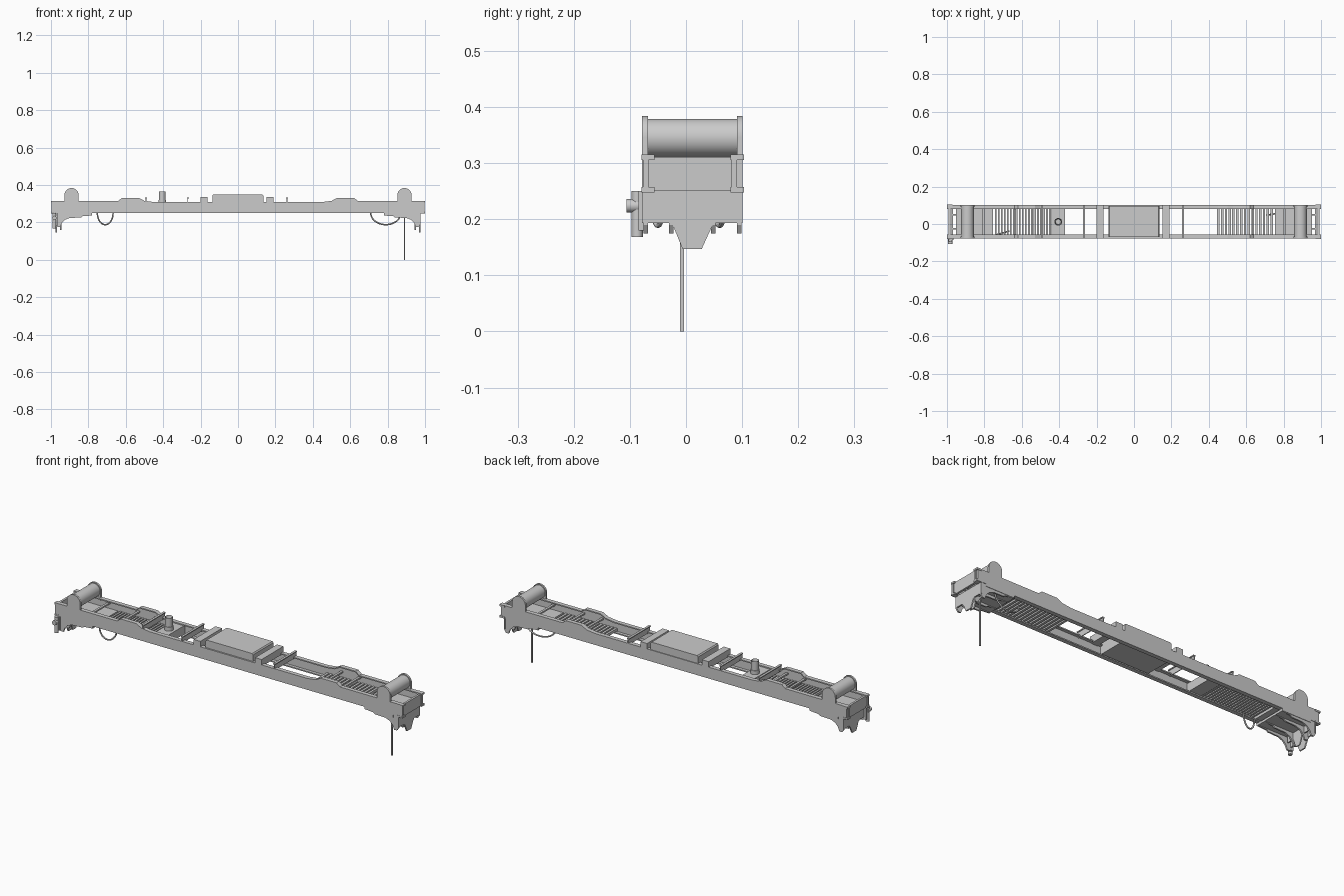
import bpy, bmesh, math
from mathutils import Vector

old = bpy.data.objects.get("Cube")
if old:
    bpy.data.objects.remove(old, do_unlink=True)

GREY = (0.6, 0.6, 0.6, 1)
mat = bpy.data.materials.new("plain grey")
mat.use_nodes = True
mat.diffuse_color = GREY
bsdf = next(n for n in mat.node_tree.nodes if n.type == 'BSDF_PRINCIPLED')
bsdf.inputs["Base Color"].default_value = GREY

YF, YB = -0.078, 0.101          # outer faces of the two side sills
YC = (YF + YB) / 2
FLANGE = 0.022


def prism(name, points, axis, lo, hi, smooth=False):
    """Extrude a 2D outline along an axis: 'y' takes (x, z), 'x' takes (y, z), 'z' takes (x, y)."""
    place = {'x': lambda a, b, t: (t, a, b),
             'y': lambda a, b, t: (a, t, b),
             'z': lambda a, b, t: (a, b, t)}[axis]
    bm = bmesh.new()
    face = bm.faces.new([bm.verts.new(place(a, b, lo)) for a, b in points])
    new = bmesh.ops.extrude_face_region(bm, geom=[face])["geom"]
    shift = Vector(place(0, 0, hi - lo))
    bmesh.ops.translate(bm, verts=[v for v in new if isinstance(v, bmesh.types.BMVert)], vec=shift)
    bmesh.ops.recalc_face_normals(bm, faces=bm.faces)
    me = bpy.data.meshes.new(name)
    bm.to_mesh(me)
    bm.free()
    me.materials.append(mat)
    ob = bpy.data.objects.new(name, me)
    bpy.context.collection.objects.link(ob)
    if smooth:
        bpy.ops.object.select_all(action='DESELECT')
        ob.select_set(True)
        bpy.context.view_layer.objects.active = ob
        bpy.ops.object.shade_smooth_by_angle(angle=math.radians(35))
    return ob


def box(name, x0, x1, y0, y1, z0, z1):
    return prism(name, [(x0, z0), (x1, z0), (x1, z1), (x0, z1)], 'y', y0, y1)


def arc(cx, cy, r, start=0, end=360, n=32):
    full = end - start == 360
    steps = n if full else n + 1
    return [(cx + r * math.cos(math.radians(start + (end - start) * i / n)),
             cy + r * math.sin(math.radians(start + (end - start) * i / n))) for i in range(steps)]


def tube(name, points, radius):
    cu = bpy.data.curves.new(name, 'CURVE')
    cu.dimensions = '3D'
    cu.bevel_depth = radius
    cu.bevel_resolution = 2
    cu.use_fill_caps = True
    sp = cu.splines.new('POLY')
    sp.points.add(len(points) - 1)
    for p, co in zip(sp.points, points):
        p.co = (*co, 1)
    sp.use_smooth = True
    cu.materials.append(mat)
    ob = bpy.data.objects.new(name, cu)
    bpy.context.collection.objects.link(ob)


def mirror(points, s):
    return [(s * a, b) for a, b in points]


# Side sills: stepped web with inward flanges top and bottom
TOP = [(0.99, 0.315), (0.64, 0.315), (0.62, 0.331), (0.53, 0.331), (0.5, 0.315),
       (0.45, 0.309), (-0.45, 0.309), (-0.5, 0.315), (-0.53, 0.331), (-0.62, 0.331),
       (-0.64, 0.315), (-0.99, 0.315)]
for side, y, inward in (("front", YF, 1), ("back", YB, -1)):
    web = sorted((y, y + inward * 0.006))
    lip = sorted((y, y + inward * FLANGE))
    prism(side + "_sill_web", [(-0.99, 0.25), (0.99, 0.25)] + TOP, 'y', *web)
    strip = TOP + [(x, z - 0.006) for x, z in reversed(TOP)]
    prism(side + "_sill_top_flange", strip, 'y', *lip)
    box(side + "_sill_bottom_flange", -0.98, 0.98, *lip, 0.25, 0.256)

# Parts repeated at both ends
BRACKET = [(0.78, 0.25), (0.78, 0.237), (0.83, 0.233), (0.84, 0.226), (0.9, 0.224), (0.925, 0.214),
           (0.942, 0.196), (0.95, 0.175), (0.965, 0.175), (0.975, 0.19), (0.975, 0.25)]
PILOT = [(YF, 0.25), (YF, 0.193), (-0.025, 0.193), (-0.006, 0.147),
         (0.028, 0.147), (0.049, 0.193), (YB, 0.193), (YB, 0.25)]
DX, DZ, DR = 0.89, 0.345, 0.034
for s, end in ((1, "left"), (-1, "right")):
    def xs(a, b):
        return sorted((s * a, s * b))

    # Head plate, corner tabs and lower guard plates
    box(end + "_head_plate", *xs(0.982, 0.993), YF, YB, 0.25, 0.311)
    for y0, y1 in ((YF - 0.001, YF + FLANGE), (YB - FLANGE, YB + 0.002)):
        for z in (0.248, 0.306):
            box(end + "_corner_tab", *xs(0.97, 1.0), y0, y1, z, z + 0.009)
        box(end + "_corner_post", *xs(0.985, 0.998), y0 + 0.002, y0 + 0.012, 0.252, 0.31)
    prism(end + "_guard_plate", PILOT, 'x', *xs(0.968, 0.975))
    prism(end + "_inner_guard", [(y * 0.8, z + 0.012) for y, z in PILOT], 'x', *xs(0.945, 0.951))

    # Curved brackets below the sills and near the centre
    for y in (YF + 0.002, -0.03, 0.045, YB - 0.01):
        prism(end + "_lower_bracket", mirror(BRACKET, s), 'y', y, y + 0.008)
    box(end + "_bracket_shelf", *xs(0.78, 0.945), YF, YB, 0.238, 0.25)

    # Floor, slats and cross bars
    box(end + "_floor", *xs(0.755, 0.945), YF, YB, 0.255, 0.27)
    for x in (0.8, 0.63, 0.525):
        box(end + "_cross_bar", *xs(x, x + 0.012), YF, YB, 0.295, 0.303)
    count = 19 if s < 0 else 15
    step = 0.305 / count
    for i in range(count):
        x = 0.445 + i * step
        box(end + "_slat", *xs(x, x + step * 0.6), YF + 0.003, YB - 0.003, 0.258, 0.272)

    # Drum held between arched cheek plates
    prism(end + "_drum", arc(s * DX, DZ, DR), 'y', YF + 0.01, YB - 0.01, True)
    cheek = [(s * DX + 0.038, 0.3)] + arc(s * DX, 0.346, 0.038, 0, 180, 16) + [(s * DX - 0.038, 0.3)]
    for y in (YF, YB - 0.01):
        prism(end + "_drum_cheek", cheek, 'y', y, y + 0.01, True)

# Central tank with softened top edges
prism("centre_tank", [(-0.137, 0.262), (0.135, 0.262), (0.135, 0.343), (0.13, 0.349),
                      (-0.132, 0.349), (-0.137, 0.343)], 'y', YF + 0.008, YB - 0.004)

# Saddles and thin T-shaped cross members beside the tank
for x0, x1 in ((-0.2, -0.162), (0.153, 0.19)):
    box("saddle_beam", x0, x1, YF, YB, 0.3, 0.337)
for x in (-0.268, 0.262, -0.492):
    box("t_bar_web", x - 0.002, x + 0.002, YF, YB, 0.3, 0.331)
    box("t_bar_cap", x - 0.006, x + 0.006, YF, YB, 0.329, 0.334)

# Chimney block and hollow pipe
box("pipe_block", -0.44, -0.37, YF + 0.004, YB - 0.004, 0.256, 0.3)
prism("pipe_collar", arc(-0.405, 0.012, 0.021), 'z', 0.3, 0.32, True)
pipe = prism("upright_pipe", arc(-0.405, 0.012, 0.018), 'z', 0.3, 0.366, True)
bm = bmesh.new()
bm.from_mesh(pipe.data)
rim = [f for f in bm.faces if f.normal.z > 0.9]
bmesh.ops.inset_region(bm, faces=rim, thickness=0.004)
bmesh.ops.translate(bm, verts=list({v for f in rim for v in f.verts}), vec=(0, 0, -0.02))
bm.to_mesh(pipe.data)
bm.free()

# Hanging hoses and the long rod
for name, cx, y, half in (("right_hose", -0.71, -0.05, 0.042), ("left_hose", 0.79, 0.06, 0.08)):
    tube(name, [(cx + half * math.cos(a), y + 0.012 * math.cos(a), 0.25 - 0.062 * math.sin(a))
                for a in (math.pi * i / 20 for i in range(21))], 0.004)
box("hanging_rod", 0.887, 0.893, -0.011, -0.004, 0, 0.24)

# Outboard cylinder with cap at the right front corner
prism("corner_cylinder", arc(-0.982, -0.087, 0.01, n=16), 'z', 0.168, 0.25, True)
prism("corner_cylinder_port", arc(-0.982, 0.224, 0.012, n=16), 'y', -0.106, -0.08, True)
box("corner_cylinder_mount", -0.985, -0.965, -0.085, -0.068, 0.18, 0.25)
